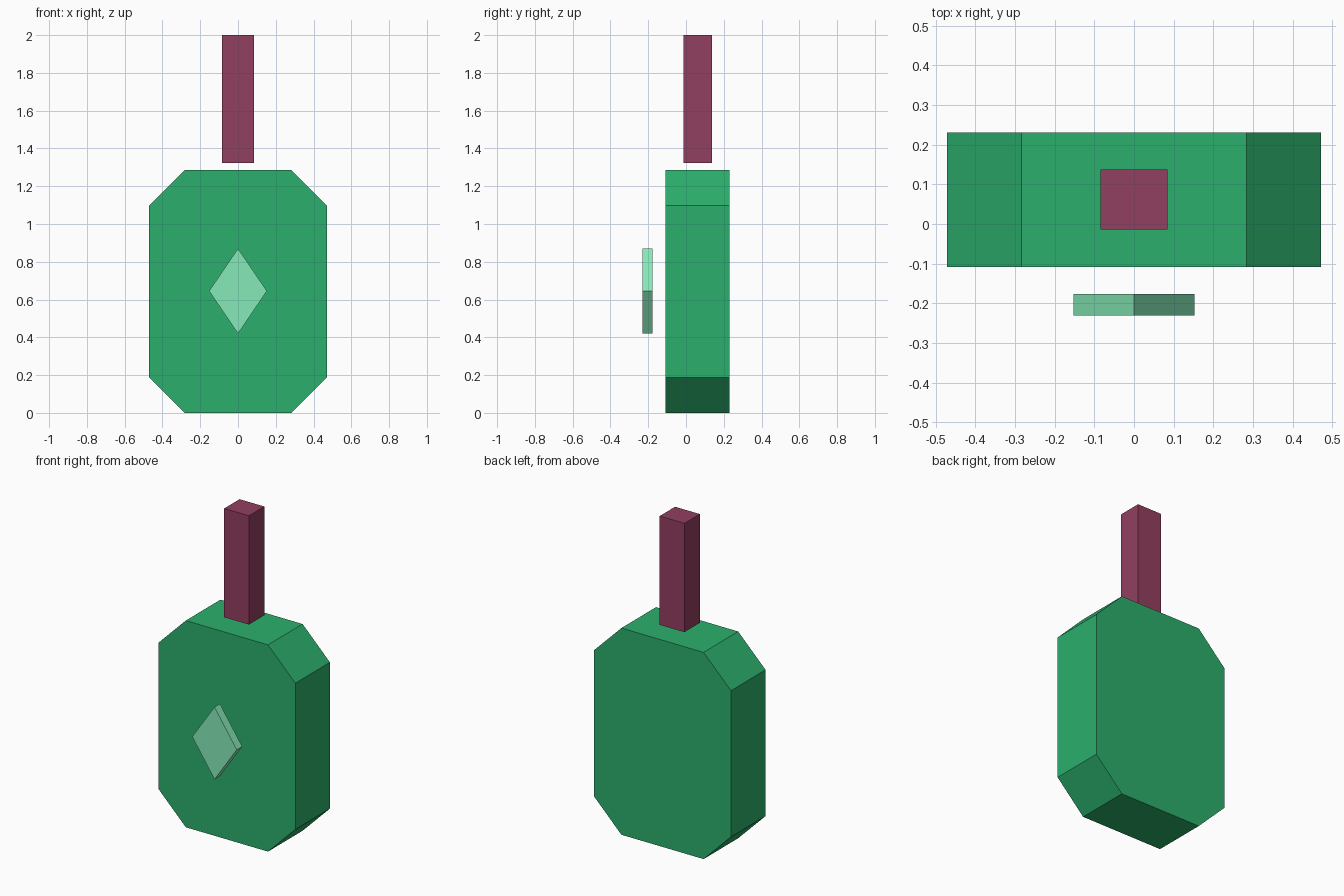
import bpy, bmesh

if "Cube" in bpy.data.objects:
    bpy.data.objects.remove(bpy.data.objects["Cube"])


def material(name, rgb):
    mat = bpy.data.materials.new(name)
    mat.diffuse_color = (*rgb, 1)
    mat.use_nodes = True
    mat.node_tree.nodes["Principled BSDF"].inputs["Base Color"].default_value = mat.diffuse_color
    return mat


def prism(name, profile, y0, y1, mat):
    """Extrude an x-z outline from y0 (front) to y1 (back)."""
    bm = bmesh.new()
    face = bm.faces.new([bm.verts.new((x, y0, z)) for x, z in profile])
    geom = bmesh.ops.extrude_face_region(bm, geom=[face])["geom"]
    verts = [g for g in geom if isinstance(g, bmesh.types.BMVert)]
    bmesh.ops.translate(bm, verts=verts, vec=(0, y1 - y0, 0))
    bmesh.ops.recalc_face_normals(bm, faces=bm.faces)
    mesh = bpy.data.meshes.new(name)
    bm.to_mesh(mesh)
    bm.free()
    mesh.materials.append(mat)
    obj = bpy.data.objects.new(name, mesh)
    bpy.context.collection.objects.link(obj)
    return obj


green = material("green", (0.025, 0.43, 0.15))
mint = material("mint", (0.24, 0.82, 0.48))
plum = material("plum", (0.29, 0.05, 0.115))

# Octagonal body: a block with its four front-view corners cut
w, h, c = 0.471, 1.286, 0.188
right = [(w - c, 0), (w, c), (w, h - c), (w - c, h)]
left = [(-x, z) for x, z in reversed(right)]
prism("body", right + left, -0.109, 0.231, green)

# Diamond panel floating in front of the body
prism("front_diamond", [(0, 0.42), (0.153, 0.645), (0, 0.87), (-0.153, 0.645)],
      -0.231, -0.177, mint)

# Square handle above the body
prism("handle", [(-0.085, 1.323), (0.085, 1.323), (0.085, 2), (-0.085, 2)],
      -0.014, 0.137, plum)
